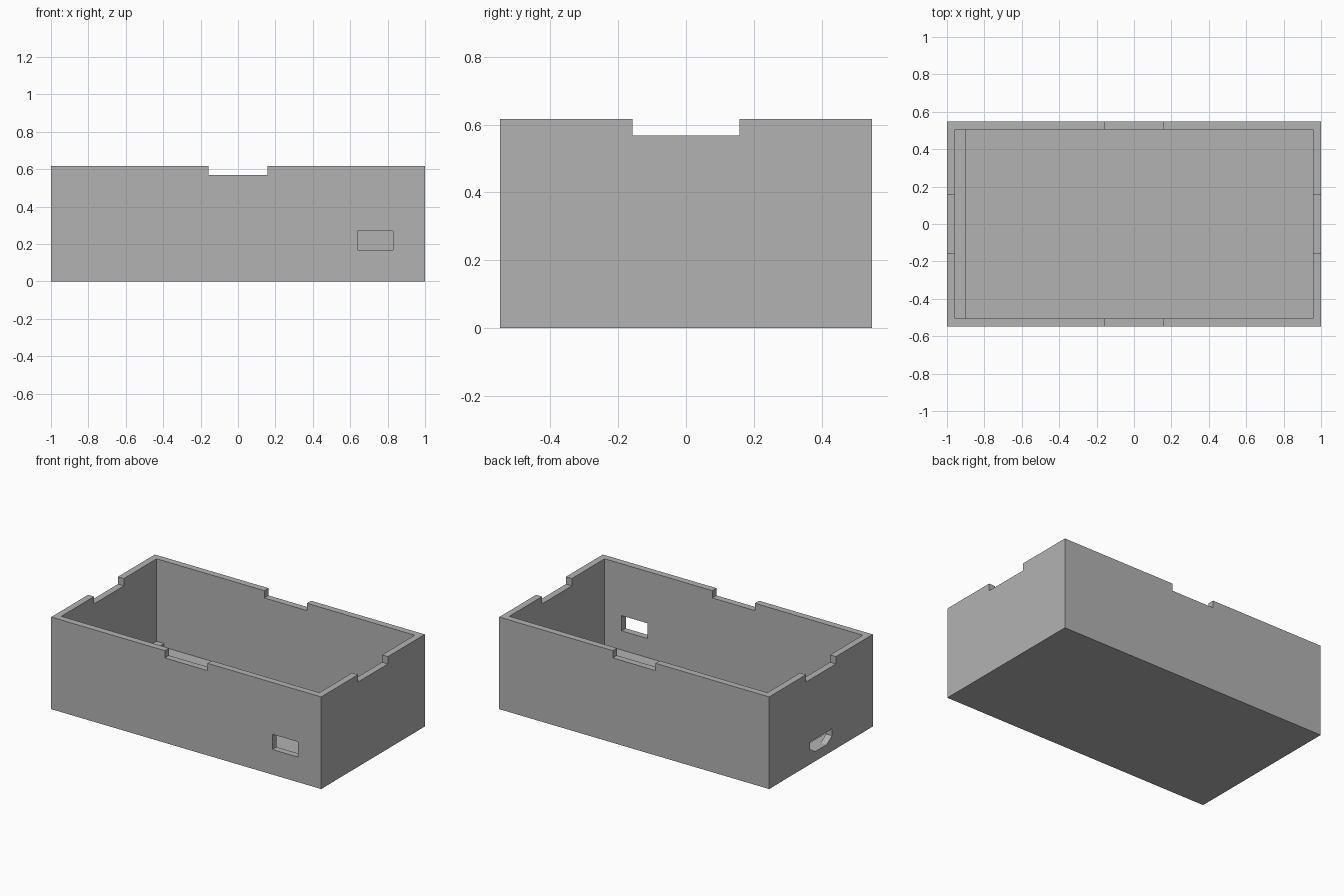
import bpy
import math
from mathutils import Vector

cube = bpy.data.objects.get("Cube")
if cube:
    bpy.data.objects.remove(cube, do_unlink=True)

HALF_X, HALF_Y, HEIGHT = 1.0, 0.548, 0.617
WALL, FLOOR = 0.044, 0.04
SHELF_TOP, SHELF_EDGE = 0.065, -0.9
NOTCH, NOTCH_Z = 0.158, 0.568

grey = bpy.data.materials.new("plain grey")
grey.use_nodes = True
grey.diffuse_color = (0.45, 0.45, 0.45, 1)
grey.node_tree.nodes["Principled BSDF"].inputs["Base Color"].default_value = (0.45, 0.45, 0.45, 1)


def prism(name, outline, start, depth):
    """Extrude an ordered outline of 3D points by a depth vector."""
    n = len(outline)
    near = [Vector(p) + Vector(start) for p in outline]
    verts = near + [p + Vector(depth) for p in near]
    faces = [tuple(reversed(range(n))), tuple(range(n, 2 * n))]
    faces += [(i, (i + 1) % n, n + (i + 1) % n, n + i) for i in range(n)]
    mesh = bpy.data.meshes.new(name)
    mesh.from_pydata(verts, [], faces)
    mesh.materials.append(grey)
    obj = bpy.data.objects.new(name, mesh)
    bpy.context.collection.objects.link(obj)
    return obj


def box(name, x0, x1, y0, y1, z0, z1):
    base = [(x0, y0, z0), (x1, y0, z0), (x1, y1, z0), (x0, y1, z0)]
    return prism(name, base, (0, 0, 0), (0, 0, z1 - z0))


def rounded(x0, x1, z0, z1, radius, steps):
    """Rectangle in the front plane with rounded or chamfered corners."""
    corners = [(x1 - radius, z1 - radius), (x0 + radius, z1 - radius),
               (x0 + radius, z0 + radius), (x1 - radius, z0 + radius)]
    points = []
    for quarter, (cx, cz) in enumerate(corners):
        for i in range(steps + 1):
            a = math.pi / 2 * (quarter + i / steps)
            points.append((cx + radius * math.cos(a), 0, cz + radius * math.sin(a)))
    return points[::-1]


def cut(obj, cutter):
    mod = obj.modifiers.new("cut", "BOOLEAN")
    mod.operation, mod.solver, mod.object = "DIFFERENCE", "EXACT", cutter
    bpy.context.view_layer.objects.active = obj
    bpy.ops.object.modifier_apply(modifier=mod.name)
    bpy.data.objects.remove(cutter, do_unlink=True)


def front_hole(obj, outline):
    cutter = prism("hole_cutter", outline, (0, -HALF_Y - 0.1, 0), (0, 0.2, 0))
    # Outline runs clockwise from the front, so turn the faces outwards
    cutter.data.flip_normals()
    cut(obj, cutter)


# Open tray
inner_x, inner_y = HALF_X - WALL, HALF_Y - WALL
case = box("case", -HALF_X, HALF_X, -HALF_Y, HALF_Y, 0, HEIGHT)
cut(case, box("cavity", -inner_x, inner_x, -inner_y, inner_y, FLOOR, 1))

# Rim notches in the middle of all four walls
cut(case, box("notch_x", -1.2, 1.2, -NOTCH, NOTCH, NOTCH_Z, 1))
cut(case, box("notch_y", -NOTCH, NOTCH, -1, 1, NOTCH_Z, 1))

# Front openings: chamfered square, slot and rectangle
front_hole(case, rounded(-0.203, 0.005, 0.297, 0.505, 0.043, 1))
front_hole(case, rounded(0.52, 0.815, 0.372, 0.479, 0.053, 5))
cut(case, box("rectangle_cutter", 0.638, 0.83, -0.7, -0.4, 0.168, 0.27))

# End port with a flat top and chamfered lower corners
port = [(0, -0.117, 0.15), (0, -0.117, 0.103), (0, -0.06, SHELF_TOP),
        (0, 0.06, SHELF_TOP), (0, 0.117, 0.103), (0, 0.117, 0.15)]
cutter = prism("port_cutter", port, (-1.1, 0, 0), (0.17, 0, 0))
cut(case, cutter)

# Low shelf along the port wall
box("shelf", -inner_x, SHELF_EDGE, -inner_y, inner_y, FLOOR, SHELF_TOP)
